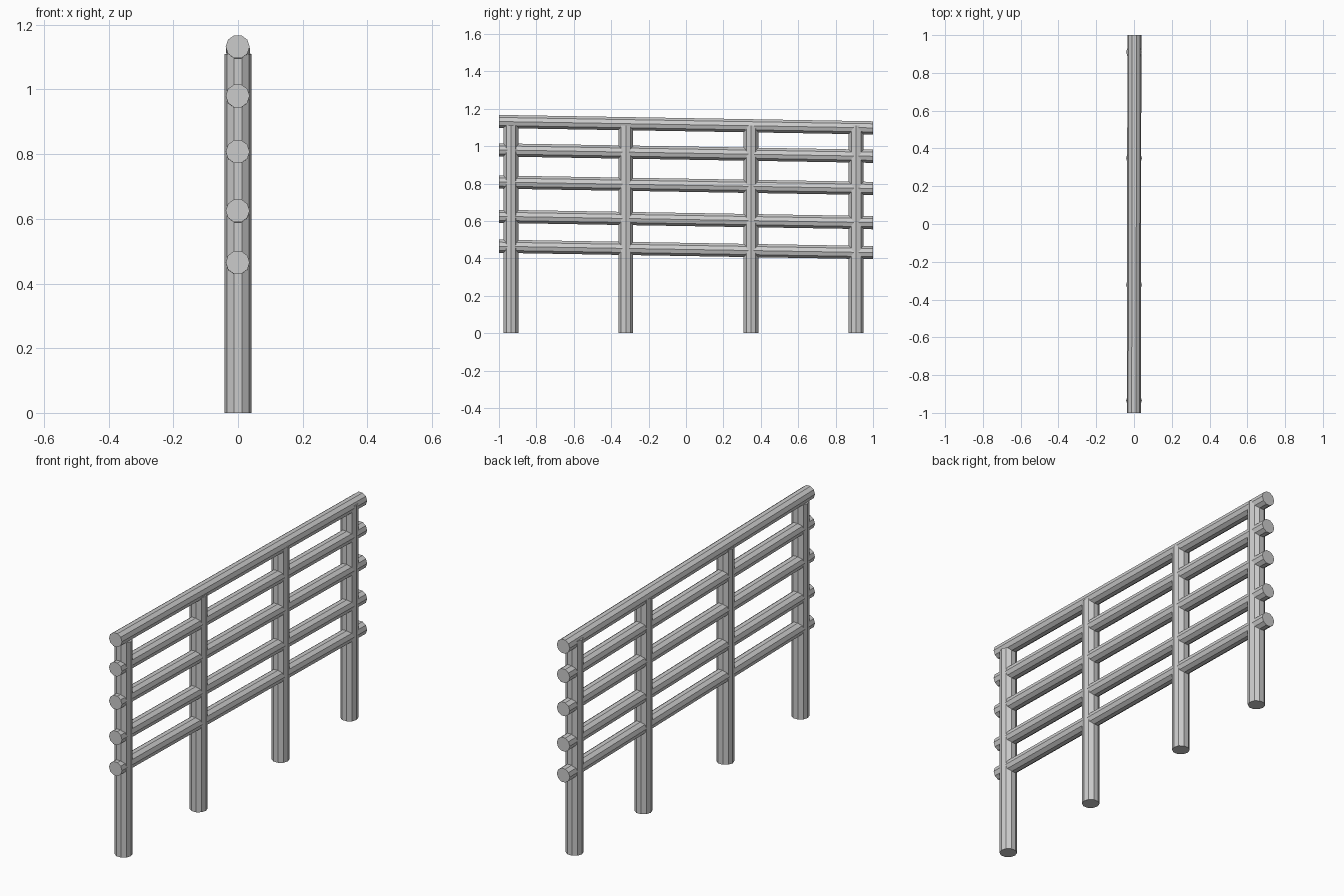
import bpy, bmesh
from math import cos, sin, tau
from mathutils import Vector

if "Cube" in bpy.data.objects:
    bpy.data.objects.remove(bpy.data.objects["Cube"])

SIDES = 10


def log(name, a, b, radius, u, v):
    """Ten-sided log from point a to point b, with section axes u and v."""
    bm = bmesh.new()
    rings = []
    for p in (a, b):
        rings.append([bm.verts.new(Vector(p)
                      + radius * cos(tau * i / SIDES) * Vector(u)
                      + radius * sin(tau * i / SIDES) * Vector(v))
                      for i in range(SIDES)])
    low, high = rings
    for i in range(SIDES):
        j = (i + 1) % SIDES
        bm.faces.new((low[i], low[j], high[j], high[i]))
    bm.faces.new(low)
    bm.faces.new(high)
    bmesh.ops.recalc_face_normals(bm, faces=bm.faces[:])
    mesh = bpy.data.meshes.new(name)
    bm.to_mesh(mesh)
    bm.free()
    obj = bpy.data.objects.new(name, mesh)
    bpy.context.collection.objects.link(obj)
    return obj


# Upright posts, unevenly spaced
for n, y in enumerate((-0.935, -0.322, 0.348, 0.91)):
    log(f"post_{n + 1}", (0, y, 0), (0, y, 1.11), 0.042, (1, 0, 0), (0, 1, 0))

# Horizontal rails, sloping gently down towards the back
for n, z in enumerate((0.465, 0.625, 0.808, 0.98, 1.132)):
    log(f"rail_{n + 1}", (-0.001, -1, z), (0.002, 1, z - 0.034), 0.037,
        (1, 0, 0), (0, 0, 1))
